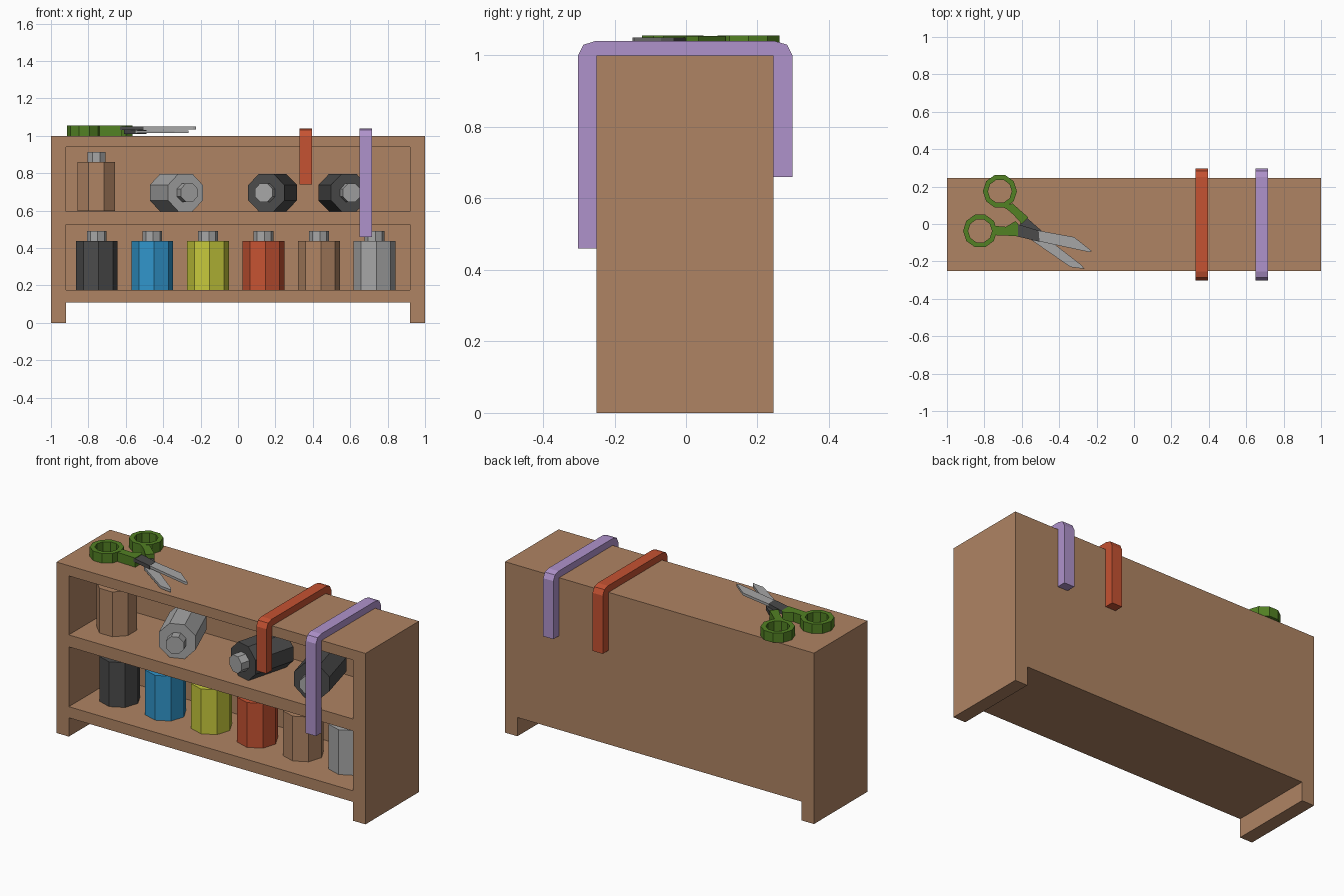
import bpy, bmesh
from math import radians, sin, cos, tau
from mathutils import Matrix, Vector

cube = bpy.data.objects.get("Cube")
if cube:
    bpy.data.objects.remove(cube)


def material(name, rgb):
    m = bpy.data.materials.new(name)
    m.use_nodes = True
    m.diffuse_color = (*rgb, 1)
    m.node_tree.nodes["Principled BSDF"].inputs["Base Color"].default_value = (*rgb, 1)
    return m


WOOD = material("wood brown", (0.43, 0.23, 0.125))
GREY = material("metal grey", (0.38, 0.38, 0.38))
DARK = material("charcoal", (0.07, 0.07, 0.07))
BLUE = material("blue", (0.03, 0.30, 0.59))
YELLOW = material("yellow", (0.57, 0.58, 0.045))
RED = material("orange red", (0.56, 0.085, 0.032))
PURPLE = material("lilac", (0.43, 0.29, 0.60))
GREEN = material("green", (0.085, 0.22, 0.017))


def finish(name, bm, *mats):
    bmesh.ops.recalc_face_normals(bm, faces=bm.faces)
    mesh = bpy.data.meshes.new(name)
    bm.to_mesh(mesh)
    bm.free()
    for m in mats:
        mesh.materials.append(m)
    ob = bpy.data.objects.new(name, mesh)
    bpy.context.collection.objects.link(ob)
    return ob


def box(name, lo, hi, mat):
    bm = bmesh.new()
    bmesh.ops.create_cube(bm, size=1)
    for v in bm.verts:
        v.co = [(a + b) / 2 + c * (b - a) for a, b, c in zip(lo, hi, v.co)]
    return finish(name, bm, mat)


def extruded(name, points, offset, mat):
    """Close a flat outline and push it along offset."""
    bm = bmesh.new()
    face = bm.faces.new([bm.verts.new(p) for p in points])
    geom = bmesh.ops.extrude_face_region(bm, geom=[face])["geom"]
    moved = [g for g in geom if isinstance(g, bmesh.types.BMVert)]
    bmesh.ops.translate(bm, verts=moved, vec=offset)
    return finish(name, bm, mat)


# Cabinet: a block with two compartments and a foot gap cut out
cabinet = box("cabinet", (-1, -0.25, 0), (1, 0.245, 1), WOOD)
cuts = [("lower_cutter", -0.4, 0.175, 0.185, 0.525),
        ("upper_cutter", -0.4, 0.595, 0.185, 0.94),
        ("foot_cutter", -0.4, -0.1, 0.4, 0.11)]
cutters = []
for name, y0, z0, y1, z1 in cuts:
    cutter = box(name, (-0.92, y0, z0), (0.92, y1, z1), WOOD)
    cutter.hide_render = True
    mod = cabinet.modifiers.new(name, "BOOLEAN")
    mod.operation, mod.solver, mod.object = "DIFFERENCE", "EXACT", cutter
    cutters.append(cutter)
graph = bpy.context.evaluated_depsgraph_get()
carved = bpy.data.meshes.new_from_object(cabinet.evaluated_get(graph))
cabinet.modifiers.clear()
cabinet.data = carved
for cutter in cutters:
    bpy.data.objects.remove(cutter)

# Bottles: eight-sided body with a small grey cap
LENGTH, CAP = 0.262, 0.055


def bottle(name, mat, location, roll, rotation=(0, 0, 0), radius=0.112):
    bm = bmesh.new()
    for r, z, h, index in ((radius, 0, LENGTH, 0), (0.053, LENGTH, CAP, 1)):
        old = set(bm.faces)
        spin = Matrix.Translation((0, 0, z + h / 2)) @ Matrix.Rotation(radians(roll), 4, "Z")
        bmesh.ops.create_cone(bm, cap_ends=True, segments=8, radius1=r, radius2=r,
                              depth=h, matrix=spin)
        for f in set(bm.faces) - old:
            f.material_index = index
    ob = finish(name, bm, mat, GREY)
    ob.location, ob.rotation_euler = location, rotation


row = [("charcoal", DARK), ("blue", BLUE), ("yellow", YELLOW),
       ("red", RED), ("brown", WOOD), ("grey", GREY)]
for i, (label, mat) in enumerate(row):
    bottle(label + "_bottle", mat, (-0.755 + 0.297 * i, -0.015, 0.175), 5)
bottle("upper_brown_bottle", WOOD, (-0.757, -0.04, 0.597), 22.5, radius=0.109)

# Bottles lying on the upper shelf, turned by an angle
for label, mat, x, angle in (("grey", GREY, -0.33, 22), ("left_charcoal", DARK, 0.56, 15),
                             ("right_charcoal", DARK, 0.185, -15)):
    a = radians(angle)
    base = Vector((x, -0.04, 0.696)) - Vector((sin(a), -cos(a), 0)) * LENGTH / 2
    bottle("lying_" + label + "_bottle", mat, base, 22.5, (radians(90), 0, a), 0.108)

# Straps hung over the cabinet
for label, mat, x, front, back in (("red", RED, 0.33, 0.74, 0.66),
                                   ("lilac", PURPLE, 0.65, 0.46, 0.66)):
    profile = [(-0.25, front), (-0.302, front), (-0.302, 1), (-0.287, 1.03), (-0.255, 1.04),
               (0.25, 1.04), (0.283, 1.03), (0.298, 1), (0.298, back), (0.245, back),
               (0.245, 1), (-0.25, 1)]
    extruded(label + "_strap", [(x, y, z) for y, z in profile], (0.066, 0, 0), mat)


# Scissors: finger rings
def ring(name, x, y, mat, outer=0.091, inner=0.064, sides=10):
    bm = bmesh.new()
    loops = []
    for r, z in ((outer, 1), (outer, 1.056), (inner, 1.056), (inner, 1)):
        loops.append([bm.verts.new((x + r * cos(tau * i / sides), y + r * sin(tau * i / sides), z))
                      for i in range(sides)])
    for k in range(4):
        a, b = loops[k], loops[(k + 1) % 4]
        for i in range(sides):
            j = (i + 1) % sides
            bm.faces.new((a[i], a[j], b[j], b[i]))
    finish(name, bm, mat)


ring("back_finger_ring", -0.717, 0.175, GREEN)
ring("front_finger_ring", -0.823, -0.037, GREEN)

# Scissors: arms, shanks and blades as flat plates
plates = [
    ("back_arm", GREEN, 1.0, 1.055, [(-0.70, 0.09), (-0.65, 0.11), (-0.565, 0.035),
                                     (-0.60, 0), (-0.645, 0.05), (-0.68, 0.08)]),
    ("front_arm", GREEN, 1.0, 1.054, [(-0.745, -0.01), (-0.685, -0.015), (-0.635, 0.015),
                                      (-0.62, 0), (-0.62, -0.065), (-0.74, -0.06)]),
    ("upper_shank", DARK, 1.03, 1.051, [(-0.625, 0), (-0.51, -0.035),
                                        (-0.505, -0.095), (-0.63, -0.065)]),
    ("lower_shank", DARK, 1.01, 1.03, [(-0.575, 0.035), (-0.61, 0),
                                       (-0.54, -0.09), (-0.49, -0.04)]),
    ("upper_blade", GREY, 1.035, 1.05, [(-0.51, -0.035), (-0.32, -0.07), (-0.225, -0.145),
                                        (-0.24, -0.15), (-0.52, -0.09)]),
    ("lower_blade", GREY, 1.014, 1.029, [(-0.50, -0.05), (-0.55, -0.085), (-0.34, -0.23),
                                         (-0.265, -0.24), (-0.28, -0.22)]),
]
for name, mat, z0, z1, outline in plates:
    extruded(name, [(x, y, z0) for x, y in outline], (0, 0, z1 - z0), mat)
